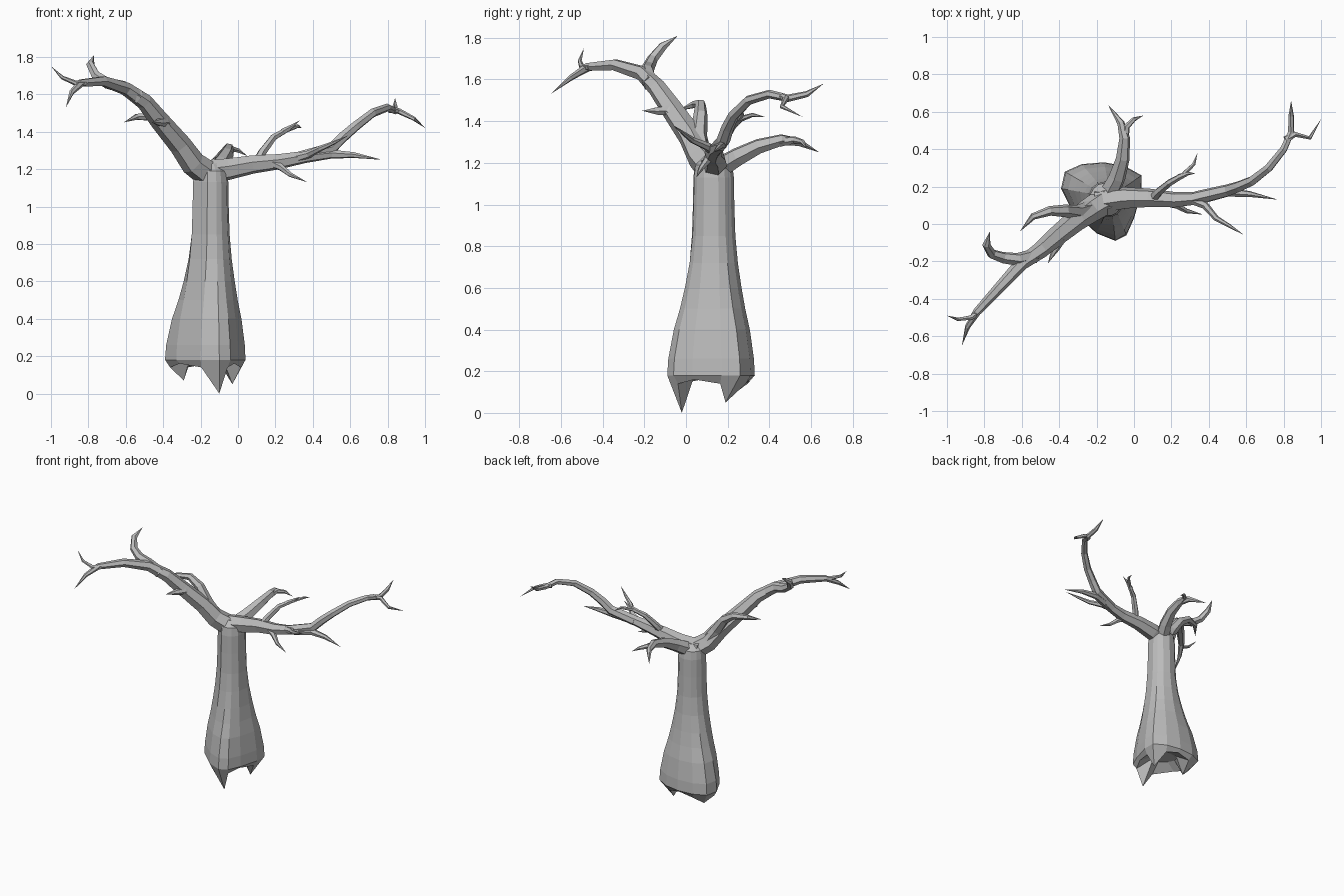
import bpy, bmesh
from mathutils import Vector

cube = bpy.data.objects.get("Cube")
if cube:
    bpy.data.objects.remove(cube, do_unlink=True)

bark = bpy.data.materials.new("grey_bark")
bark.use_nodes = True
bark_colour = (0.5, 0.5, 0.5, 1)
bark.diffuse_color = bark_colour
bark.node_tree.nodes["Principled BSDF"].inputs["Base Color"].default_value = bark_colour


def add_object(name, bm):
    bmesh.ops.recalc_face_normals(bm, faces=bm.faces)
    mesh = bpy.data.meshes.new(name)
    bm.to_mesh(mesh)
    bm.free()
    mesh.materials.append(bark)
    obj = bpy.data.objects.new(name, mesh)
    bpy.context.collection.objects.link(obj)
    return obj


def bridge(bm, lower, upper):
    count = len(lower)
    for i in range(count):
        j = (i + 1) % count
        bm.faces.new((lower[i], lower[j], upper[j], upper[i]))


def branch(name, points, thick, thin, sides=6):
    """Sweep a tapering polygon along a path and close it to a point."""
    path = [Vector(p) for p in points]
    bm = bmesh.new()
    last = len(path) - 1
    rings = []
    normal = None
    for k, centre in enumerate(path[:-1]):
        before = path[max(k - 1, 0)]
        direction = (path[k + 1] - before).normalized()
        if normal is None:
            normal = direction.orthogonal()
        normal = (normal - direction * normal.dot(direction)).normalized()
        side = direction.cross(normal)
        radius = thick + (thin - thick) * k / max(last - 1, 1)
        ring = []
        for s in range(sides):
            spoke = Vector((radius, 0)) @ Matrix2(s / sides)
            ring.append(bm.verts.new(centre + normal * spoke.x + side * spoke.y))
        rings.append(ring)
    for lower, upper in zip(rings, rings[1:]):
        bridge(bm, lower, upper)
    tip = bm.verts.new(path[-1])
    for s in range(sides):
        bm.faces.new((rings[-1][s], rings[-1][(s + 1) % sides], tip))
    bm.faces.new(rings[0])
    return add_object(name, bm)


def Matrix2(turn):
    from mathutils import Matrix
    from math import tau
    return Matrix.Rotation(turn * tau, 2)


# Trunk: a rounded triangular foot that becomes a round column
foot = [Vector(p) for p in (
    (-.39, .19), (-.37, .28), (-.28, .32), (-.16, .33), (-.05, .31), (.04, .26),
    (.04, .17), (0, .03), (-.04, -.06), (-.1, -.09), (-.2, -.05), (-.33, .07))]
foot_centre = Vector((-.17, .12))
column_centre = Vector((-.147, .132))


def trunk_ring(bm, z, radius, flare):
    ring = []
    for corner in foot:
        spoke = (corner - foot_centre).normalized() * radius
        flat = (column_centre + spoke).lerp(corner, flare)
        ring.append(bm.verts.new((flat.x, flat.y, z)))
    return ring


bm = bmesh.new()
column = [trunk_ring(bm, z, radius, flare) for z, radius, flare in (
    (.18, .1, 1), (.26, .1, .96), (.4, .11, .73), (.5, .11, .48), (.6, .11, .28),
    (.72, .108, .1), (.85, .105, 0), (1, .1, 0), (1.13, .098, 0), (1.19, .09, 0),
    (1.23, .05, 0))]
for lower, upper in zip(column, column[1:]):
    bridge(bm, lower, upper)
bm.faces.new(column[-1])

# Three pointed roots around a hollow underside
root_tips = {1: (-.29, .2, .07), 5: (-.03, .19, .05), 9: (-.1, -.02, 0)}
rim, inner = [], []
for i, corner in enumerate(foot):
    inset = corner.lerp(foot_centre, .12)
    hollow = corner.lerp(foot_centre, .6)
    is_arch = i % 4 == 3
    rim.append(bm.verts.new(root_tips.get(i, (inset.x, inset.y, .16 if is_arch else .14))))
    inner.append(bm.verts.new((hollow.x, hollow.y, .2)))
bridge(bm, rim, column[0])
bridge(bm, inner, rim)
bm.faces.new(inner)
add_object("trunk", bm)

# Right-hand limb with its forks
branch("right_limb", ((-.13, .14, 1.15), (-.24, .07, 1.23), (-.31, .02, 1.33), (-.42, -.07, 1.46),
                      (-.5, -.14, 1.56), (-.6, -.21, 1.63), (-.72, -.34, 1.67),
                      (-.84, -.47, 1.66), (-.89, -.55, 1.61), (-.92, -.65, 1.53)), .075, .014)
branch("right_limb_tip", ((-.82, -.46, 1.66), (-.87, -.5, 1.66), (-.94, -.51, 1.69),
                          (-1, -.49, 1.75)), .018, .01)
branch("right_upper_fork", ((-.53, -.17, 1.58), (-.62, -.19, 1.64), (-.7, -.18, 1.66),
                            (-.76, -.16, 1.7), (-.79, -.11, 1.76), (-.77, -.04, 1.81)), .04, .022)
branch("right_stub", ((-.34, 0, 1.39), (-.39, -.08, 1.45), (-.42, -.13, 1.45),
                      (-.46, -.21, 1.45)), .03, .022)
branch("right_curled_twig", ((-.22, .08, 1.21), (-.3, .06, 1.33), (-.37, .07, 1.43), (-.45, .07, 1.48),
                             (-.54, .04, 1.48), (-.61, -.04, 1.45)), .05, .018)

# Rear branch
branch("rear_branch", ((-.14, .15, 1.17), (-.09, .25, 1.23), (-.06, .35, 1.28), (-.05, .46, 1.31),
                       (-.07, .54, 1.3), (-.14, .64, 1.25)), .055, .02)
branch("rear_twig", ((-.05, .45, 1.3), (-.04, .52, 1.31), (0, .56, 1.3), (.05, .58, 1.27)), .024, .012)

# Left-hand limb with its forks
branch("left_limb", ((-.2, .12, 1.18), (-.05, .14, 1.2), (.08, .14, 1.225), (.22, .13, 1.24),
                     (.36, .14, 1.265), (.5, .17, 1.28), (.62, .16, 1.275),
                     (.77, .13, 1.25)), .068, .016)
branch("left_long_fork", ((.33, .14, 1.26), (.5, .18, 1.31), (.56, .2, 1.37), (.63, .23, 1.43),
                          (.72, .3, 1.5), (.8, .4, 1.53), (.84, .49, 1.51), (.84, .58, 1.53),
                          (.84, .66, 1.58)), .036, .015)
branch("left_long_fork_tip", ((.81, .45, 1.52), (.86, .48, 1.51), (.94, .46, 1.47),
                              (1, .56, 1.42)), .02, .011)
branch("left_upper_twig", ((.1, .13, 1.23), (.13, .17, 1.29), (.19, .22, 1.37), (.26, .26, 1.41),
                           (.32, .32, 1.43), (.34, .38, 1.42)), .028, .01)
branch("left_upper_twig_tip", ((.24, .25, 1.4), (.29, .27, 1.43), (.33, .27, 1.46)), .018, .01)
branch("left_lower_twig", ((.17, .12, 1.24), (.23, .1, 1.21), (.28, .07, 1.17), (.37, .05, 1.13)), .026, .013)
branch("left_front_twig", ((.31, .13, 1.26), (.38, .1, 1.28), (.44, .03, 1.31), (.51, -.01, 1.34),
                           (.59, -.06, 1.38)), .026, .01)
